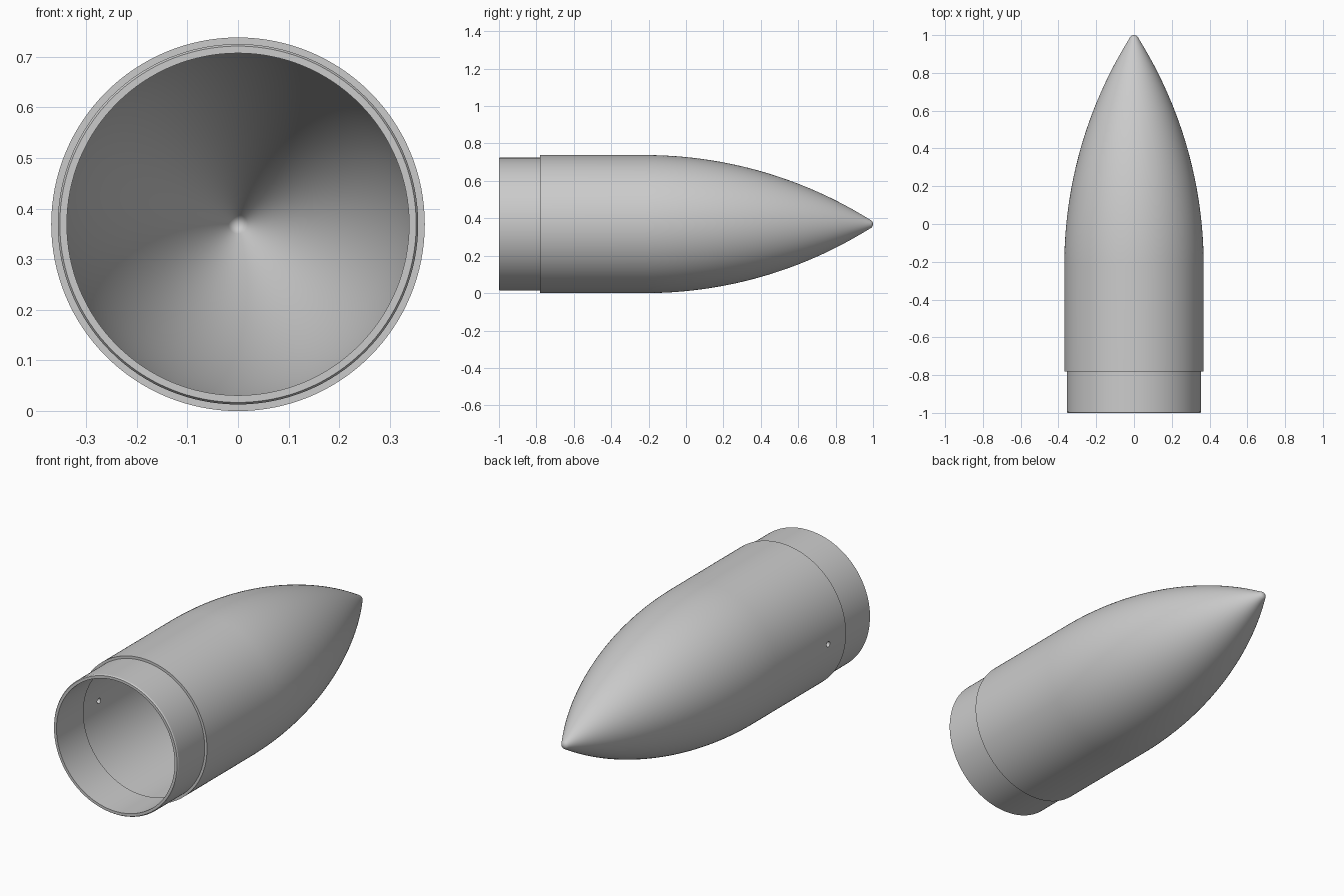
import bpy, bmesh, math
from mathutils import Matrix, Vector

if "Cube" in bpy.data.objects:
    bpy.data.objects.remove(bpy.data.objects["Cube"], do_unlink=True)

RADIUS = 0.369       # body radius, also the height of the axis
WALL = 0.018
SHOULDER = -0.78     # where the coupler meets the body
OGIVE = -0.22        # where the curve of the nose begins
APEX = 1.02          # point of the curve before it is blunted
SEGMENTS = 128

grey = bpy.data.materials.new("light grey")
grey.use_nodes = True
colour = (0.6, 0.6, 0.6, 1)
grey.diffuse_color = colour
grey.node_tree.nodes["Principled BSDF"].inputs["Base Color"].default_value = colour

length = APEX - OGIVE
rho = (RADIUS ** 2 + length ** 2) / (2 * RADIUS)


def ogive(offset, end, steps):
    """Radius and y along the nose curve, moved inwards by offset."""
    points = []
    for i in range(steps + 1):
        d = (end - OGIVE) * i / steps
        points.append((math.sqrt((rho - offset) ** 2 - d * d) - rho + RADIUS, OGIVE + d))
    return points


# Blunt tip: a sphere touching the nose curve from inside
tip_r = 0.025
centre = 1 - tip_r
lean = math.asin((centre - OGIVE) / (rho - tip_r))
tip = []
for i in range(9):
    a = lean + (math.pi / 2 - lean) * i / 8
    tip.append((tip_r * math.cos(a), centre + tip_r * math.sin(a)))
tip[-1] = (0, 1)

# Cavity, ending in a point on the axis
inner_end = OGIVE + math.sqrt((rho - WALL) ** 2 - (rho - RADIUS) ** 2)
cavity = ogive(WALL, inner_end, 40)
cavity[-1] = (0, inner_end)

# Closed wall section, from the outer tip round the open end to the inner point
outer = ogive(0, tip[0][1], 48)[:-1] + tip
coupler_r = 0.356
section = outer[::-1] + [
    (RADIUS, SHOULDER), (coupler_r, SHOULDER),
    (coupler_r, -0.994), (coupler_r - 0.004, -1),
    (coupler_r - WALL, -1), (coupler_r - WALL, SHOULDER),
    (RADIUS - WALL, SHOULDER)] + cavity

bm = bmesh.new()
verts = [bm.verts.new((r, y, 0)) for r, y in section]
edges = [bm.edges.new(pair) for pair in zip(verts, verts[1:])]
bmesh.ops.spin(bm, geom=verts + edges, cent=(0, 0, 0), axis=(0, 1, 0),
               angle=math.tau, steps=SEGMENTS, use_merge=False)
bmesh.ops.remove_doubles(bm, verts=bm.verts, dist=0.00005)
bmesh.ops.recalc_face_normals(bm, faces=bm.faces)
bmesh.ops.translate(bm, verts=bm.verts, vec=(0, 0, RADIUS))
mesh = bpy.data.meshes.new("nose_cone")
bm.to_mesh(mesh)
bm.free()
nose = bpy.data.objects.new("nose_cone", mesh)
bpy.context.collection.objects.link(nose)
mesh.materials.append(grey)

# Small vent hole through one side wall
bpy.ops.mesh.primitive_cylinder_add(vertices=24, radius=0.014, depth=0.1,
                                    location=(-RADIUS, -0.635, RADIUS),
                                    rotation=(0, math.pi / 2, 0))
cutter = bpy.context.object
cutter.name = "vent_cutter"
cutter.data.materials.append(grey)
cutter.hide_render = True
cut = nose.modifiers.new("vent", "BOOLEAN")
cut.operation = "DIFFERENCE"
cut.solver = "EXACT"
cut.object = cutter

bpy.ops.object.select_all(action="DESELECT")
nose.select_set(True)
bpy.context.view_layer.objects.active = nose
bpy.ops.object.modifier_apply(modifier=cut.name)
bpy.data.objects.remove(cutter, do_unlink=True)
bpy.ops.object.shade_smooth_by_angle(angle=math.radians(30))
